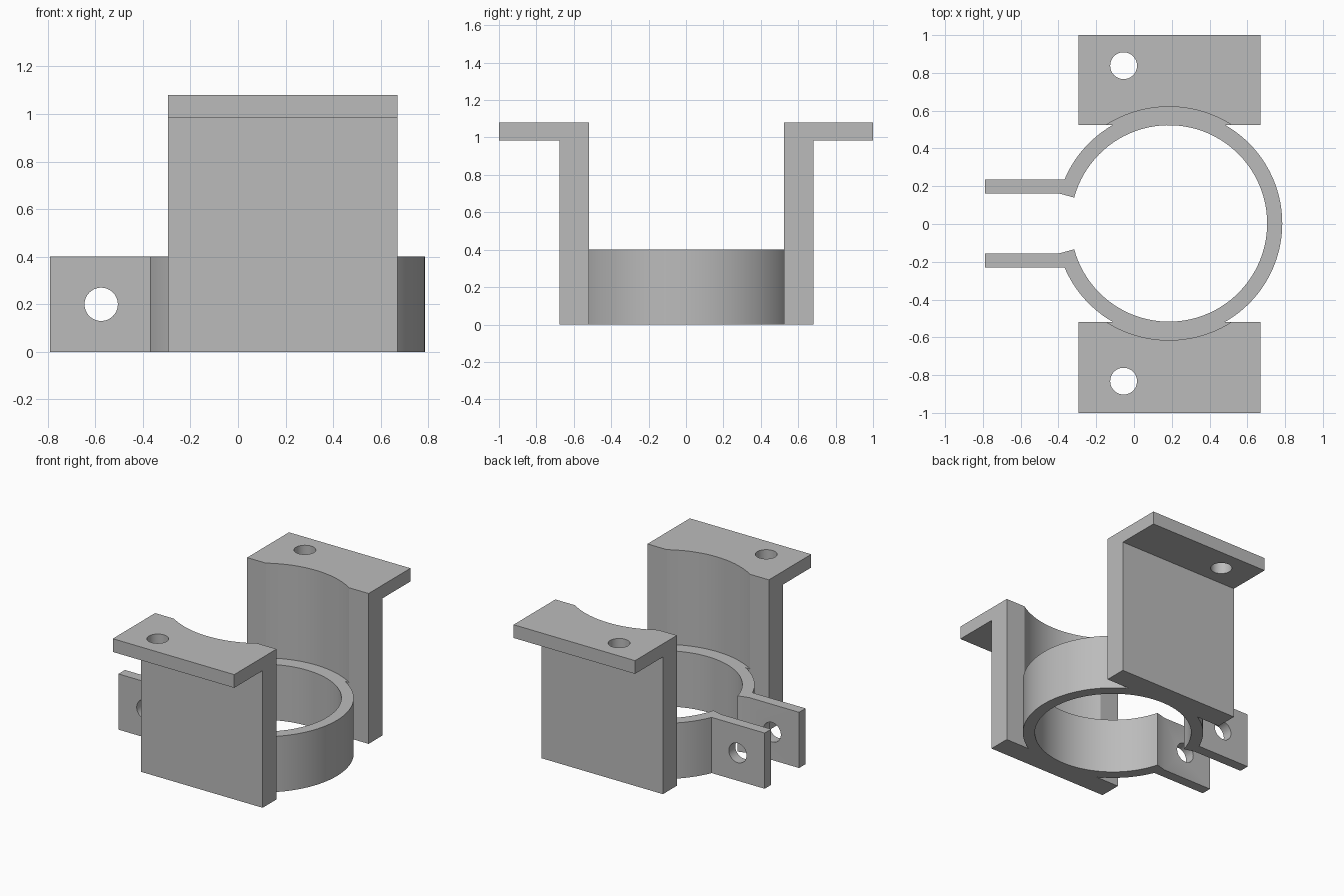
import bpy, bmesh, math
from mathutils import Vector, Matrix

if "Cube" in bpy.data.objects:
    bpy.data.objects.remove(bpy.data.objects["Cube"], do_unlink=True)

grey = bpy.data.materials.new("plain grey")
grey.use_nodes = True
colour = (0.5, 0.5, 0.5, 1)
grey.diffuse_color = colour
grey.node_tree.nodes["Principled BSDF"].inputs["Base Color"].default_value = colour

CX, CY = 0.185, 0.003           # ring axis
R_IN, R_OUT, R_CLEAR = 0.52, 0.60, 0.618
RING_H, TOP, FLANGE_Z = 0.4, 1.08, 0.985
X0, X1 = -0.295, 0.67           # bracket width
EAR_IN, EAR_OUT, EAR_END = 0.158, 0.232, -0.79


def extrude(name, points, direction):
    """Solid made by extruding a closed 3D outline."""
    bm = bmesh.new()
    face = bm.faces.new([bm.verts.new(p) for p in points])
    moved = bmesh.ops.extrude_face_region(bm, geom=[face])["geom"]
    bmesh.ops.translate(bm, vec=direction,
                        verts=[v for v in moved if isinstance(v, bmesh.types.BMVert)])
    bmesh.ops.recalc_face_normals(bm, faces=bm.faces)
    mesh = bpy.data.meshes.new(name)
    bm.to_mesh(mesh)
    bm.free()
    mesh.materials.append(grey)
    obj = bpy.data.objects.new(name, mesh)
    bpy.context.collection.objects.link(obj)
    return obj


def cylinder(name, centre, radius, depth, axis="Z", sides=48):
    """Helper cylinder centred on a point."""
    turn = Matrix.Rotation(math.pi / 2, 3, "X") if axis == "Y" else Matrix.Identity(3)
    ring = [turn @ Vector((radius * math.cos(a), radius * math.sin(a), -depth / 2))
            + Vector(centre) for a in (2 * math.pi * i / sides for i in range(sides))]
    return extrude(name, ring, turn @ Vector((0, 0, depth)))


def combine(obj, other, operation):
    """Apply a boolean and discard the helper."""
    other.hide_render = True
    mod = obj.modifiers.new(operation, "BOOLEAN")
    mod.operation, mod.object, mod.solver = operation, other, "EXACT"
    bpy.context.view_layer.objects.active = obj
    bpy.ops.object.modifier_apply(modifier=mod.name)
    bpy.data.objects.remove(other, do_unlink=True)


def arc(radius, start, end, steps=90):
    return [(CX + radius * math.cos(start + (end - start) * i / steps),
             CY + radius * math.sin(start + (end - start) * i / steps), 0)
            for i in range(steps + 1)]


# Split ring with two clamping ears, drawn as one plan outline
outer_end = math.pi - math.asin(EAR_OUT / R_OUT)
inner_end = math.pi - math.asin(EAR_IN / R_OUT)
root_x = CX + R_OUT * math.cos(inner_end)
ears = [[(EAR_END, CY + s * EAR_OUT, 0), (EAR_END, CY + s * EAR_IN, 0),
         (root_x, CY + s * EAR_IN, 0)] for s in (1, -1)]
outline = (arc(R_OUT, -outer_end, outer_end) + ears[0]
           + arc(R_IN, inner_end, -inner_end) + ears[1][::-1])
body = extrude("clamp_bracket", outline, (0, 0, RING_H))
combine(body, cylinder("ear_hole", (-0.575, 0, 0.2), 0.07, 0.8, "Y"), "DIFFERENCE")

# Front and back mounting brackets
for side, name in ((-1, "front_bracket"), (1, "back_bracket")):
    inner, wall = CY + side * 0.522, CY + side * 0.68
    profile = [(inner, 0), (wall, 0), (wall, FLANGE_Z), (side, FLANGE_Z),
               (side, TOP), (inner, TOP)]
    bracket = extrude(name, [(X0, y, z) for y, z in profile], (X1 - X0, 0, 0))
    combine(bracket, cylinder("ring_clearance", (CX, CY, RING_H + 0.5),
                              R_CLEAR, 1, sides=96), "DIFFERENCE")
    combine(bracket, cylinder("screw_hole", (-0.055, CY + side * 0.835, TOP),
                              0.071, 0.6), "DIFFERENCE")
    combine(body, bracket, "UNION")

bpy.ops.object.select_all(action="DESELECT")
body.select_set(True)
bpy.context.view_layer.objects.active = body
bpy.ops.object.shade_smooth_by_angle(angle=math.radians(25))
